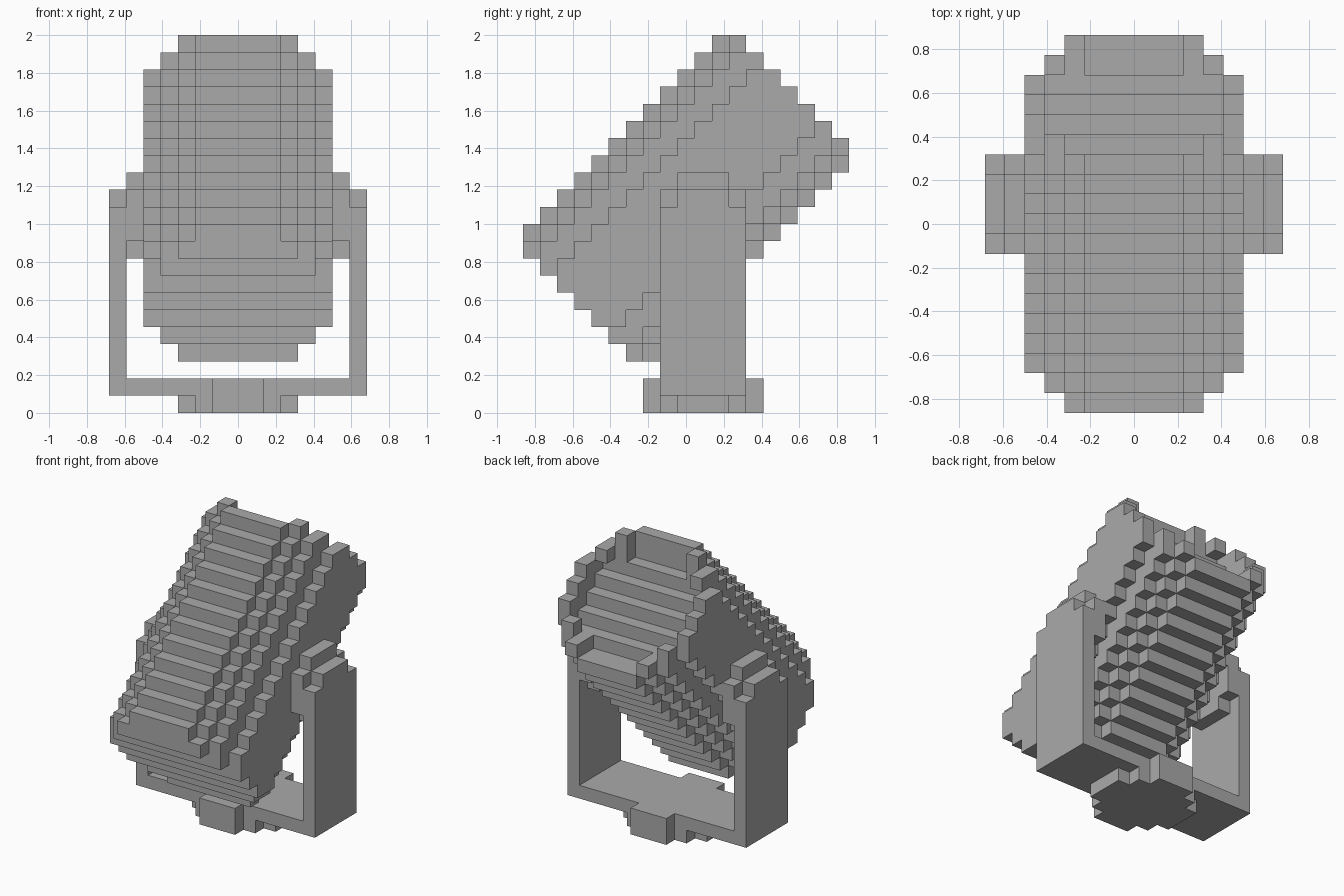
import bpy, bmesh
from mathutils import Vector

cube = bpy.data.objects.get("Cube")
if cube:
    bpy.data.objects.remove(cube, do_unlink=True)

UNIT = 2 / 22  # edge of one block

grey = bpy.data.materials.new("plain grey")
grey.use_nodes = True
GREY = (0.4, 0.4, 0.4, 1)
grey.diffuse_color = GREY
bsdf = next(n for n in grey.node_tree.nodes if n.type == 'BSDF_PRINCIPLED')
bsdf.inputs["Base Color"].default_value = GREY


def block_part(name, cells):
    """Build the outer skin of a set of (x, y, z) blocks as one object."""
    cells = set(cells)
    bm = bmesh.new()
    corners = {}

    def corner(p):
        key = tuple(round(c * 2) for c in p)
        if key not in corners:
            corners[key] = bm.verts.new(p * UNIT)
        return corners[key]

    for cell in cells:
        centre = Vector((cell[0], cell[1] - 9, cell[2] + 0.5))
        for axis in range(3):
            for sign in (-1, 1):
                step = [0, 0, 0]
                step[axis] = sign
                if tuple(c + s for c, s in zip(cell, step)) in cells:
                    continue
                n = Vector(step) / 2
                a = Vector([0.5 if i == (axis + 1) % 3 else 0 for i in range(3)])
                b = n.cross(a) * 2
                bm.faces.new([corner(centre + n + d) for d in (-a - b, a - b, a + b, b - a)])
    # Merge flat neighbouring faces
    bmesh.ops.dissolve_limit(bm, angle_limit=0.01, verts=bm.verts[:], edges=bm.edges[:])
    mesh = bpy.data.meshes.new(name)
    bm.to_mesh(mesh)
    bm.free()
    mesh.materials.append(grey)
    obj = bpy.data.objects.new(name, mesh)
    bpy.context.collection.objects.link(obj)
    return obj


# Tilted drum: round section across, stepped along the diagonal
REACH = [7, 7, 7, 6, 5, 3]   # half thickness for each column out from the middle
RIM = [7, 7, 7, 5, 4, 0]     # where the raised rim starts in each column


def in_drum(x, y, z):
    along, off = y + z, abs(z - y - 3)
    column = abs(x)
    if not 9 <= along <= 33 or off > REACH[column]:
        return False
    return along <= 31 or off >= RIM[column]


block_part("drum", [(x, y, z) for x in range(-5, 6) for y in range(19)
                    for z in range(22) if in_drum(x, y, z)])

# U-shaped yoke: crossbar and two arms with clipped top corners
yoke = [(x, y, 1) for x in range(-7, 8) for y in range(8, 13)]
for side in (-7, 7):
    yoke += [(side, y, z) for y in range(8, 13) for z in range(1, 13)
             if z < 12 or abs(y - 10) < 2]

# Round foot under the crossbar
yoke += [(x, y, z) for x in range(-3, 4) for y in range(7, 14) for z in (0, 1)
         if abs(x) + abs(y - 10) <= 4]
block_part("yoke", yoke)

# Pivot discs between the arms and the drum
for name, x in (("left_pivot", 6), ("right_pivot", -6)):
    block_part(name, [(x, y, z) for y in range(8, 13) for z in range(9, 14)
                      if abs(y - 10) + abs(z - 11) < 4])
